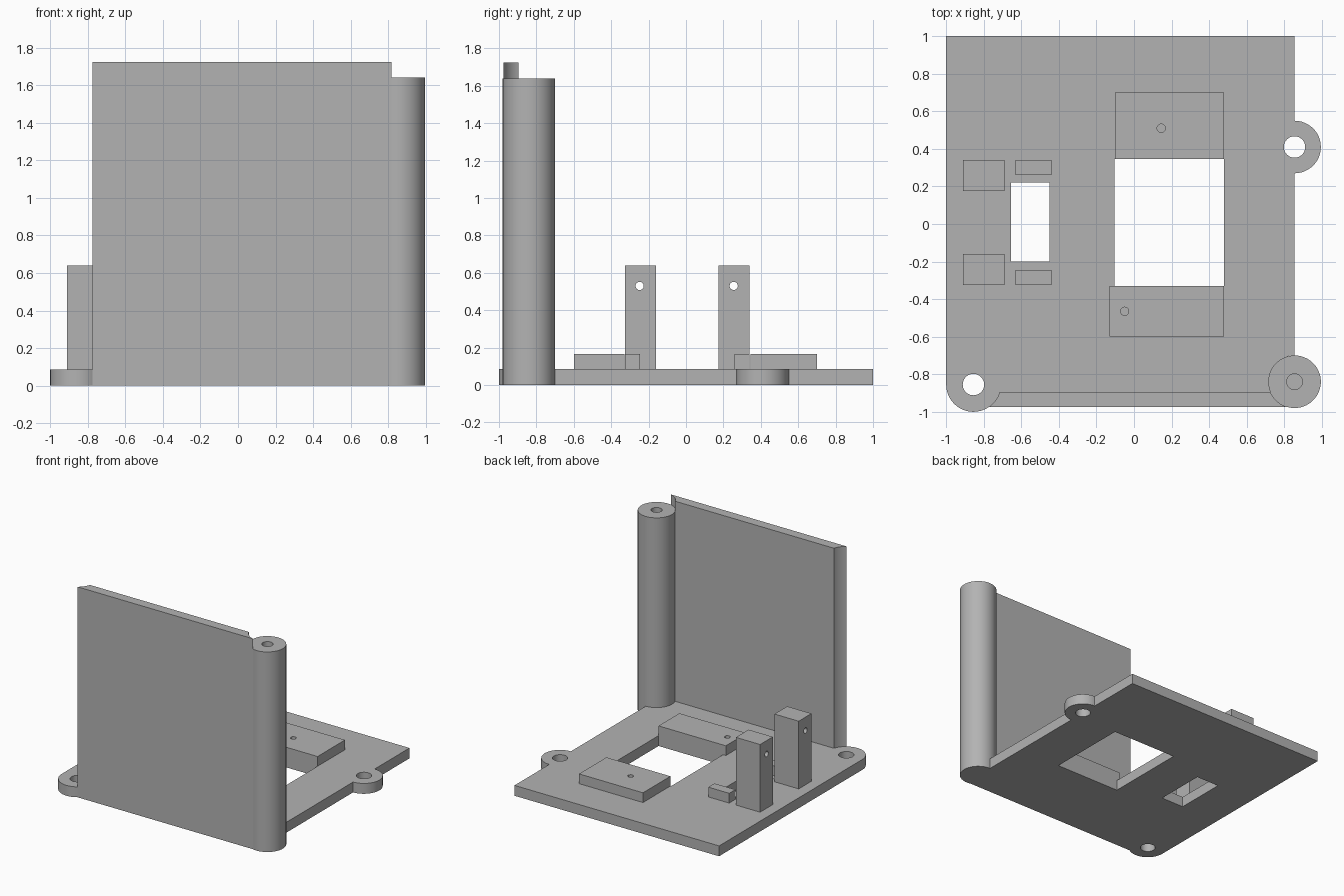
import bpy, bmesh, math
from mathutils import Matrix

if "Cube" in bpy.data.objects:
    bpy.data.objects.remove(bpy.data.objects["Cube"])

grey = bpy.data.materials.new("plain grey")
grey.diffuse_color = (0.45, 0.45, 0.45, 1)
grey.use_nodes = True
grey.node_tree.nodes["Principled BSDF"].inputs["Base Color"].default_value = grey.diffuse_color

T = 0.085                                    # base plate thickness
LUG = (-0.855, -0.855, 0.145)                # corner lug: x, y, radius
COL = (0.855, -0.84, 0.14)                   # corner column
EAR = (0.855, 0.41, 0.14)                    # side lug
FRONT, WALL_BACK = -0.975, -0.895


def arc(c, a0, a1, n=24):
    """Points on circle c from angle a0 to a1 in degrees."""
    return [(c[0] + c[2] * math.cos(math.radians(a0 + (a1 - a0) * i / n)),
             c[1] + c[2] * math.sin(math.radians(a0 + (a1 - a0) * i / n)))
            for i in range(n + 1)]


def angle(c, y, side):
    """Angle at which circle c crosses height y on its left (-1) or right (1)."""
    a = math.degrees(math.asin((y - c[1]) / c[2]))
    return a if side > 0 else 180 - a


def prism(name, pts, z0, z1):
    """Extrude an outline from z0 to z1."""
    bm = bmesh.new()
    face = bm.faces.new([bm.verts.new((x, y, z0)) for x, y in pts])
    ext = bmesh.ops.extrude_face_region(bm, geom=[face])
    top = [v for v in ext["geom"] if isinstance(v, bmesh.types.BMVert)]
    bmesh.ops.translate(bm, verts=top, vec=(0, 0, z1 - z0))
    bmesh.ops.recalc_face_normals(bm, faces=bm.faces)
    me = bpy.data.meshes.new(name)
    bm.to_mesh(me)
    bm.free()
    me.materials.append(grey)
    ob = bpy.data.objects.new(name, me)
    bpy.context.collection.objects.link(ob)
    return ob


def box(name, x0, x1, y0, y1, z0, z1):
    return prism(name, [(x0, y0), (x1, y0), (x1, y1), (x0, y1)], z0, z1)


def rod(name, x, y, r, z0, z1, n=48):
    return prism(name, arc((x, y, r), 0, 360, n)[:-1], z0, z1)


def cut(ob, *cutters):
    """Subtract the cutters from ob, then discard them."""
    for c in cutters:
        m = ob.modifiers.new("cut", "BOOLEAN")
        m.operation, m.solver, m.object = "DIFFERENCE", "EXACT", c
        bpy.context.view_layer.objects.active = ob
        bpy.ops.object.modifier_apply(modifier=m.name)
        bpy.data.objects.remove(c)


# base plate with two lugs, notched around the column
ear = math.degrees(math.acos(0))
outline = ([(-1, 1)] + arc(LUG, 180, 360 + angle(LUG, FRONT, 1))
           + arc(COL, angle(COL, FRONT, -1), 90)
           + arc(EAR, -ear, ear) + [(0.855, 1)])
base = prism("base_plate", outline, 0, T)
cut(base,
    box("motor_window", -0.105, 0.48, -0.33, 0.345, -0.1, 0.2),
    box("slot_window", -0.655, -0.45, -0.20, 0.22, -0.1, 0.2),
    rod("lug_hole", LUG[0], LUG[1], 0.057, -0.1, 0.2),
    rod("ear_hole", EAR[0], EAR[1], 0.057, -0.1, 0.2))

# front wall, hollowed at its ends to clear the lug and hug the column
wall = (arc(LUG, angle(LUG, WALL_BACK, 1), angle(LUG, FRONT, 1), 12)
        + arc(COL, angle(COL, FRONT, -1), angle(COL, WALL_BACK, -1), 12))
prism("front_wall", wall, T, 1.725)

# corner column with a blind screw hole
column = rod("corner_column", *COL, 0, 1.64, 64)
cut(column, rod("column_hole", COL[0], COL[1], 0.042, 1.2, 1.8))

# mounting blocks with pilot holes
for name, x0, x1, y0, y1, hx, hy in (
        ("back_block", -0.10, 0.48, 0.345, 0.70, 0.145, 0.51),
        ("front_block", -0.13, 0.48, -0.60, -0.33, -0.05, -0.465)):
    block = box(name, x0, x1, y0, y1, T, 0.165)
    cut(block, rod("pilot_hole", hx, hy, 0.022, 0.09, 0.3, 24))

# upright posts with cross holes, and the small stops beside the slot
for side, y0, y1, hy in (("front", -0.325, -0.16, -0.248),
                         ("back", 0.175, 0.34, 0.255)):
    post = box(side + "_post", -0.91, -0.69, y0, y1, T, 0.64)
    hole = rod("cross_hole", 0, 0, 0.022, -0.3, 0.3, 24)
    hole.data.transform(Matrix.Translation((-0.8, hy, 0.53))
                        @ Matrix.Rotation(math.pi / 2, 4, "Y"))
    cut(post, hole)
    s = -0.325 if side == "front" else 0.26
    box(side + "_stop", -0.63, -0.44, s, s + 0.08, T, 0.165)

# smooth the round faces, keep edges sharp
bpy.ops.object.select_all(action="SELECT")
bpy.ops.object.shade_smooth_by_angle(angle=math.radians(30))
